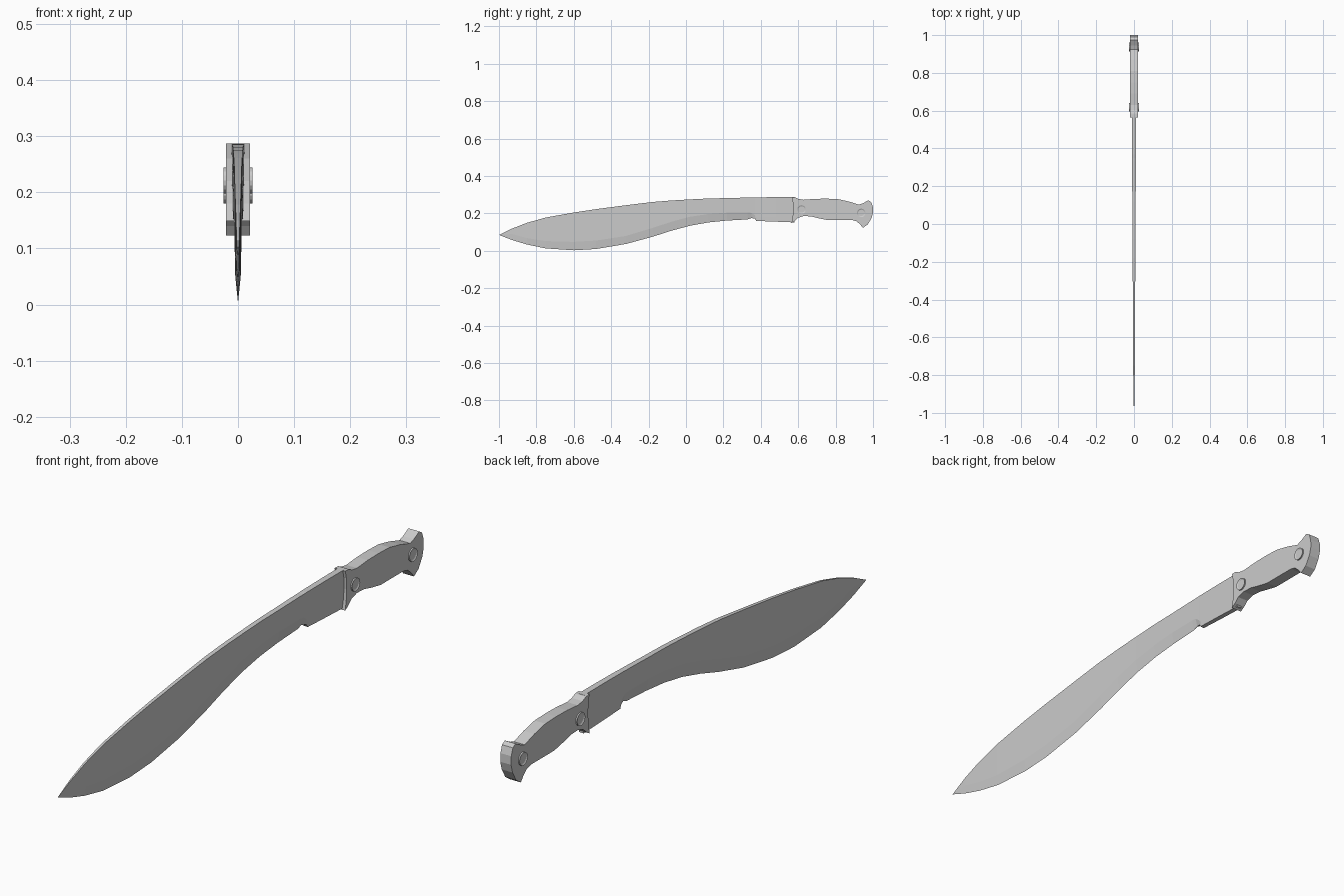
import bpy, bmesh, math
from mathutils import Matrix


def finish(name, bm):
    bmesh.ops.remove_doubles(bm, verts=bm.verts, dist=1e-5)
    bmesh.ops.recalc_face_normals(bm, faces=bm.faces)
    me = bpy.data.meshes.new(name)
    bm.to_mesh(me)
    bm.free()
    ob = bpy.data.objects.new(name, me)
    bpy.context.collection.objects.link(ob)
    return ob


# Blade: stations of (y, spine z, bevel z, edge z, spine half width, edge half width)
stations = [
    (-1.00, .085, .085, .085, .0000, .000),
    (-.93, .119, .090, .058, .0025, .000),
    (-.85, .150, .068, .034, .0035, .000),
    (-.75, .178, .052, .013, .0045, .000),
    (-.60, .205, .048, .003, .0055, .000),
    (-.48, .223, .055, .010, .0060, .000),
    (-.32, .244, .080, .037, .0065, .000),
    (-.18, .261, .122, .075, .0075, .000),
    (-.08, .269, .155, .107, .0080, .000),
    (.02, .275, .182, .134, .0085, .000),
    (.12, .280, .197, .152, .0090, .000),
    (.22, .282, .204, .162, .0095, .000),
    (.33, .285, .205, .168, .0100, .000),
    (.350, .285, .203, .175, .0102, .001),
    (.368, .286, .190, .172, .0103, .006),
    (.376, .286, .180, .160, .0104, .008),
    (.48, .287, .180, .156, .0110, .009),
    (.58, .287, .180, .152, .0115, .009),
]
bm = bmesh.new()
rings = []
for y, top, mid, low, t, e in stations:
    m = max(t * .85, e)
    loop = [(-t, top), (t, top), (m, mid), (e, low), (-e, low), (-m, mid)]
    rings.append([bm.verts.new((x, y, z)) for x, z in loop])
for a, b in zip(rings, rings[1:]):
    for i in range(6):
        j = (i + 1) % 6
        bm.faces.new((a[i], a[j], b[j], b[i]))
bm.faces.new(rings[-1])
bmesh.ops.dissolve_degenerate(bm, edges=bm.edges, dist=1e-5)
finish("blade", bm)

# Handle: side outline extruded across x
outline = [
    (.565, .287), (.585, .286), (.603, .277), (.63, .273), (.69, .278),
    (.75, .279), (.81, .277), (.87, .264), (.925, .247), (.945, .254),
    (.975, .270), (.990, .261), (.999, .235), (1.00, .205), (.992, .175),
    (.972, .141), (.946, .123), (.932, .140), (.912, .158), (.89, .164),
    (.76, .164), (.71, .174), (.67, .184), (.63, .186), (.600, .177),
    (.582, .160), (.564, .149), (.570, .18), (.573, .22), (.571, .26),
]
HW = .021
bm = bmesh.new()
face = bm.faces.new([bm.verts.new((-HW, y, z)) for y, z in outline])
ext = bmesh.ops.extrude_face_region(bm, geom=[face])
bmesh.ops.translate(bm, vec=(2 * HW, 0, 0),
                    verts=[v for v in ext["geom"] if isinstance(v, bmesh.types.BMVert)])
finish("handle", bm)

# Pins through the handle, with a dished centre on each side
for name, y, z in (("front_pin", .618, .221), ("rear_pin", .937, .203)):
    bm = bmesh.new()
    bmesh.ops.create_cone(bm, cap_ends=True, segments=16, radius1=.023, radius2=.023,
                          depth=.052,
                          matrix=Matrix.Translation((0, y, z)) @ Matrix.Rotation(math.pi / 2, 4, 'Y'))
    for cap in [f for f in bm.faces if len(f.verts) > 4]:
        s = math.copysign(1, cap.calc_center_median().x)
        bmesh.ops.inset_region(bm, faces=[cap], thickness=.006)
        bmesh.ops.translate(bm, vec=(-s * .003, 0, 0), verts=cap.verts)
    finish(name, bm)
